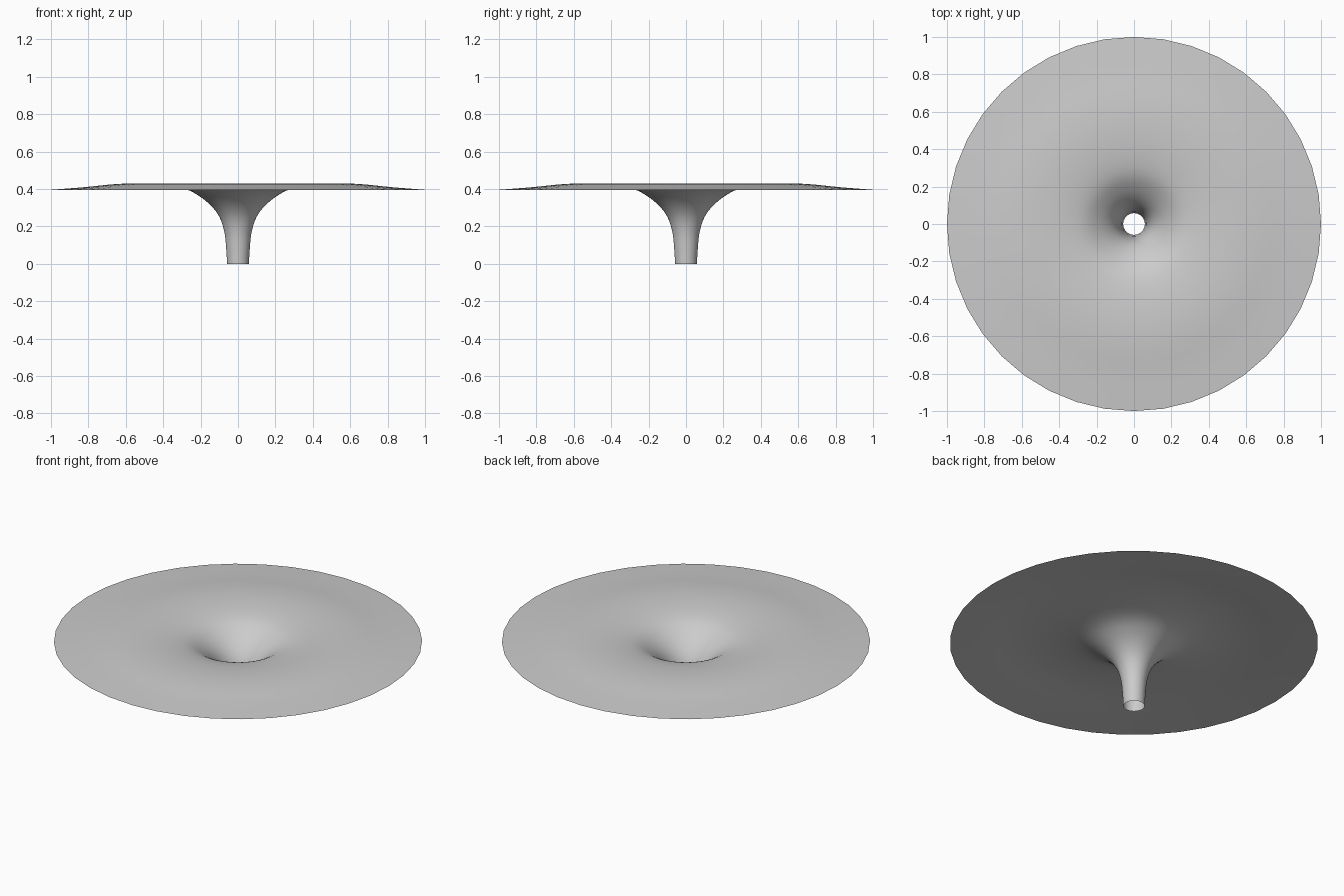
import bpy, bmesh, math
from mathutils import Vector

cube = bpy.data.objects.get("Cube")
if cube:
    bpy.data.objects.remove(cube, do_unlink=True)

SIDES = 40
STEPS = 4

# Funnel profile as (radius, height), from the stem mouth to the outer rim
PROFILE = [(0.058, 0), (0.063, 0.08), (0.071, 0.16), (0.092, 0.235),
           (0.13, 0.295), (0.19, 0.35), (0.27, 0.396), (0.38, 0.42),
           (0.52, 0.43), (0.66, 0.426), (0.82, 0.41), (1, 0.396)]


def smooth_path(points):
    """Catmull-Rom interpolation through the points."""
    pts = [Vector((r, 0, z)) for r, z in points]
    pts = [2 * pts[0] - pts[1]] + pts + [2 * pts[-1] - pts[-2]]
    path = []
    for a, b, c, d in zip(pts, pts[1:], pts[2:], pts[3:]):
        for i in range(STEPS):
            t = i / STEPS
            path.append(0.5 * (2 * b + (c - a) * t
                               + (2 * a - 5 * b + 4 * c - d) * t ** 2
                               + (3 * b - a - 3 * c + d) * t ** 3))
    path.append(pts[-2])
    return path


# Open, single-walled trumpet turned around z
bm = bmesh.new()
verts = [bm.verts.new(p) for p in smooth_path(PROFILE)]
edges = [bm.edges.new(pair) for pair in zip(verts, verts[1:])]
bmesh.ops.spin(bm, geom=verts + edges, cent=(0, 0, 0), axis=(0, 0, 1),
               angle=math.tau, steps=SIDES, use_merge=True)
bmesh.ops.remove_doubles(bm, verts=bm.verts, dist=0.0001)
bm.normal_update()
if sum(f.normal.z * f.calc_area() for f in bm.faces) < 0:
    bmesh.ops.reverse_faces(bm, faces=bm.faces)
mesh = bpy.data.meshes.new("funnel_disc")
bm.to_mesh(mesh)
bm.free()
mesh.shade_smooth()

# Plain grey surface
grey = bpy.data.materials.new("light grey")
grey.use_nodes = True
colour = (0.6, 0.6, 0.6, 1)
grey.diffuse_color = colour
grey.node_tree.nodes["Principled BSDF"].inputs["Base Color"].default_value = colour
mesh.materials.append(grey)

funnel = bpy.data.objects.new("funnel_disc", mesh)
bpy.context.collection.objects.link(funnel)
